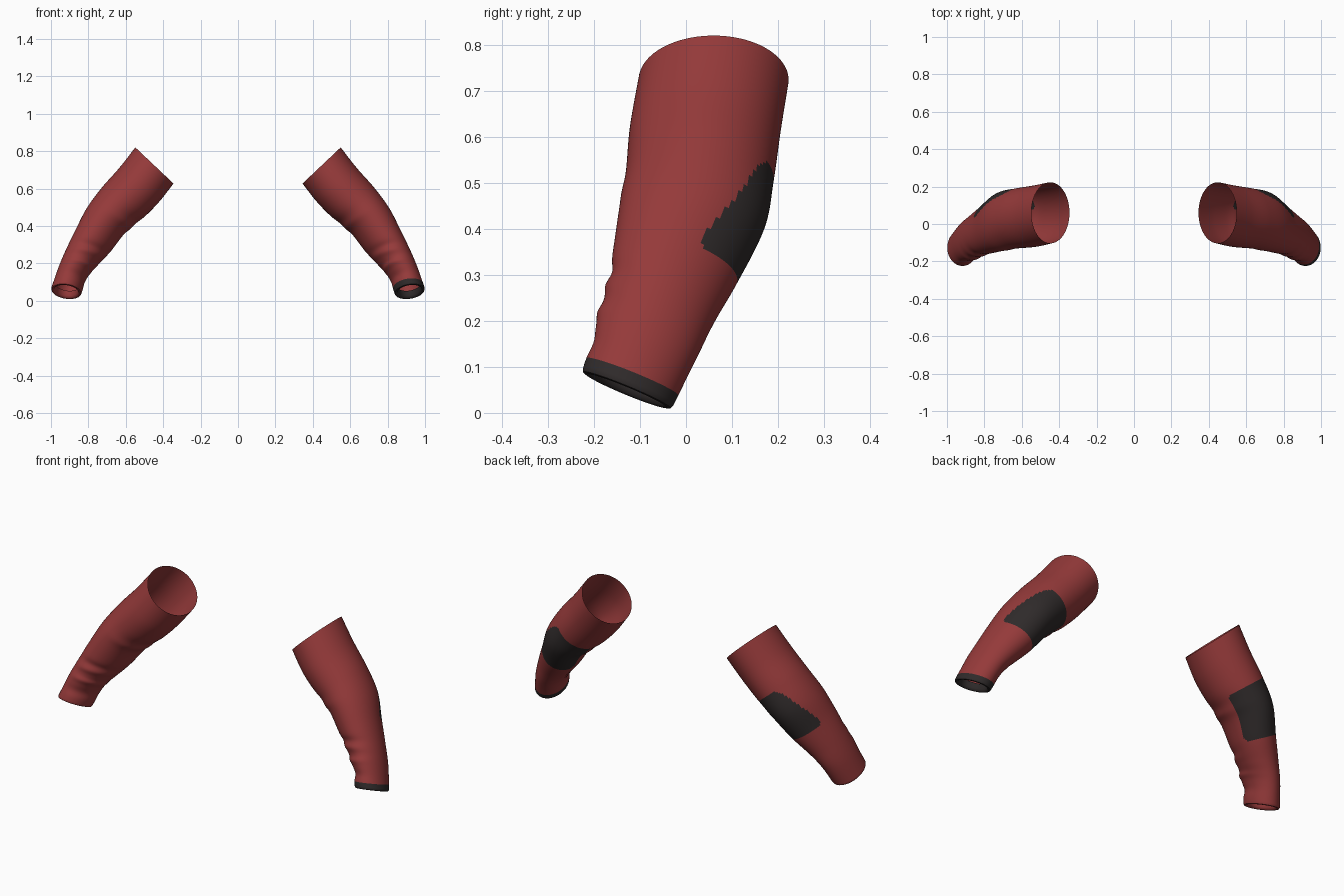
import bpy, math
from mathutils import Vector

if "Cube" in bpy.data.objects:
    bpy.data.objects.remove(bpy.data.objects["Cube"])


def material(name, rgb):
    m = bpy.data.materials.new(name)
    m.diffuse_color = (*rgb, 1)
    m.use_nodes = True
    m.node_tree.nodes["Principled BSDF"].inputs["Base Color"].default_value = m.diffuse_color
    return m


RED = material("red cloth", (0.30, 0.042, 0.042))
DARK = material("charcoal cloth", (0.028, 0.023, 0.023))

# Sleeve cross-sections from upper arm to wrist:
# inner x, inner z, outer x, outer z, centre y, depth radius, tilt
SECTIONS = [
    (0.345, 0.627, 0.549, 0.820, 0.060, 0.163, 0.00),
    (0.425, 0.525, 0.635, 0.710, 0.042, 0.164, 0.00),
    (0.520, 0.430, 0.728, 0.605, 0.030, 0.161, 0.05),
    (0.600, 0.368, 0.808, 0.495, 0.014, 0.159, 0.15),
    (0.680, 0.268, 0.868, 0.378, -0.023, 0.139, 0.25),
    (0.745, 0.200, 0.920, 0.270, -0.055, 0.122, 0.30),
    (0.798, 0.142, 0.960, 0.175, -0.085, 0.115, 0.35),
    (0.836, 0.046, 0.998, 0.066, -0.126, 0.106, 0.39),
]
SEGMENTS, STEPS = 96, 14
LAST = len(SECTIONS) - 1


def section(s):
    """Smoothly interpolated cross-section at position s."""
    i = min(int(s), LAST - 1)
    t = s - i
    p = [SECTIONS[max(0, min(LAST, i + k))] for k in (-1, 0, 1, 2)]
    return [0.5 * (2 * b + (c - a) * t + (2 * a - 5 * b + 4 * c - d) * t ** 2
                   + (3 * b - a - 3 * c + d) * t ** 3) for a, b, c, d in zip(*p)]


def bump(x, centre, width):
    return math.exp(-((x - centre) / width) ** 2)


def folds(s, a):
    """Radial cloth creases, strongest at the front of the wrist."""
    deg = math.degrees(a)
    wrist = bump(deg, 225, 60)
    r = 0.09 * wrist * (bump(s, 5.75, 0.22) - 1.1 * bump(s, 6.4, 0.2))
    r += 0.05 * bump(deg, 250, 50) * (bump(s, 4.9 + (deg - 250) / 300, 0.2)
                                     - bump(s, 4.5 + (deg - 250) / 300, 0.2))
    r += 0.04 * bump(deg, 200, 50) * (bump(s, 2.75, 0.25) - bump(s, 2.2, 0.3))
    return 1 + r


def ring(s, scale=1.0, drop=0.0):
    xi, zi, xo, zo, y, depth, tilt = section(s)
    centre = Vector(((xi + xo) / 2, y, (zi + zo) / 2))
    u = Vector(((xo - xi) / 2, 0, (zo - zi) / 2))
    v = Vector((0, depth * math.cos(tilt), -depth * math.sin(tilt)))
    axis = u.cross(v).normalized()
    if axis.z > 0:
        axis = -axis
    pts = []
    for k in range(SEGMENTS):
        a = 2 * math.pi * k / SEGMENTS
        f = scale * folds(s, a)
        pts.append(centre + axis * drop + (u * math.cos(a) + v * math.sin(a)) * f)
    return pts


def on_patch(s, deg):
    """Elbow patch: a rounded panel widening towards the forearm."""
    start = 58 - 21 * (s - 2)
    p = (s - 3.0) / 1.03
    q = (deg - (start + 163) / 2) / ((163 - start) / 2)
    return abs(p) ** 7 + abs(q) ** 7 < 1


def sleeve(name, side, dark_cuff):
    # Outer tube, then a rolled lip turning back inside the wrist
    stations = [(i / STEPS, 1.0, 0.0) for i in range(LAST * STEPS + 1)]
    stations += [(LAST, 0.97, 0.007), (LAST, 0.90, 0.009), (LAST, 0.82, 0.006),
                 (LAST, 0.76, -0.004), (LAST, 0.74, -0.03)]
    verts, faces, mats = [], [], []
    for st in stations:
        verts += [(side * p.x, p.y, p.z) for p in ring(*st)]
    for r in range(len(stations) - 1):
        s = (stations[r][0] + stations[r + 1][0]) / 2
        for k in range(SEGMENTS):
            n = (k + 1) % SEGMENTS
            a, b = r * SEGMENTS, (r + 1) * SEGMENTS
            f = (a + k, a + n, b + n, b + k)
            faces.append(f if side < 0 else f[::-1])
            deg = 360 * (k + 0.5) / SEGMENTS
            mats.append(int(on_patch(s, deg) or (dark_cuff and s > 6.74)))
    me = bpy.data.meshes.new(name)
    me.from_pydata(verts, [], faces)
    me.materials.append(RED)
    me.materials.append(DARK)
    me.polygons.foreach_set("material_index", mats)
    me.update()
    # Make the cloth face outward, judged at the outermost strip
    poly = me.polygons[0]
    if poly.normal.x * side < 0:
        me.flip_normals()
    ob = bpy.data.objects.new(name, me)
    bpy.context.collection.objects.link(ob)
    bpy.ops.object.select_all(action='DESELECT')
    ob.select_set(True)
    bpy.context.view_layer.objects.active = ob
    bpy.ops.object.shade_smooth_by_angle(angle=math.radians(50))


sleeve("right_side_sleeve", 1, True)
sleeve("left_side_sleeve", -1, False)
